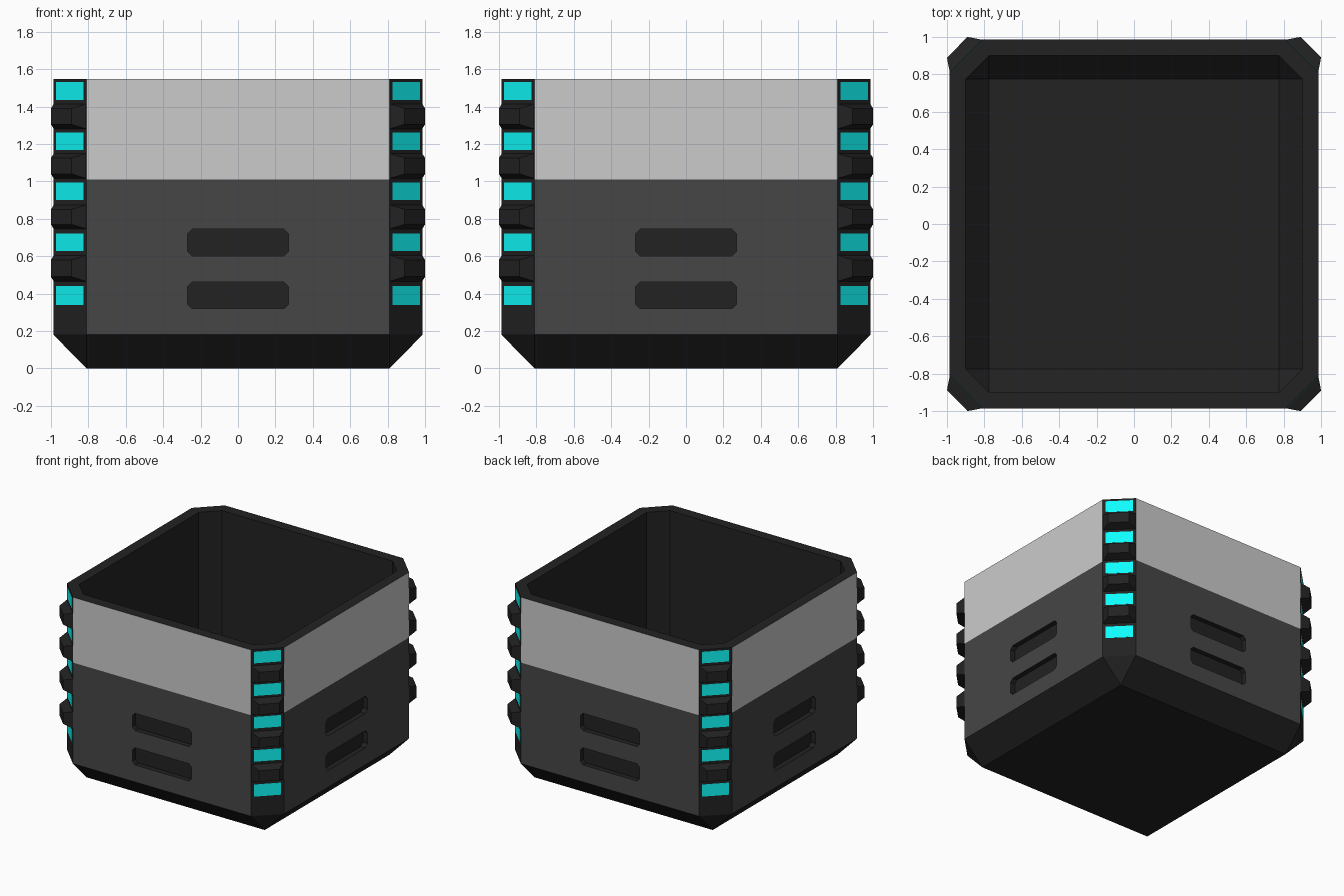
import bpy, bmesh
from math import pi, sqrt
from mathutils import Matrix, Vector

if "Cube" in bpy.data.objects:
    bpy.data.objects.remove(bpy.data.objects["Cube"])


def material(name, rgb):
    m = bpy.data.materials.new(name)
    m.diffuse_color = (*rgb, 1)
    m.use_nodes = True
    m.node_tree.nodes["Principled BSDF"].inputs["Base Color"].default_value = m.diffuse_color
    return m


BLACK = material("black_plastic", (0.016, 0.016, 0.016))
DARK = material("dark_panel", (0.061, 0.061, 0.061))
LIGHT = material("light_panel", (0.8, 0.8, 0.8))
CYAN = material("cyan_light", (0.005, 0.98, 0.98))


def finish(name, bm, mats):
    bmesh.ops.remove_doubles(bm, verts=bm.verts, dist=1e-5)
    bmesh.ops.recalc_face_normals(bm, faces=bm.faces)
    mesh = bpy.data.meshes.new(name)
    bm.to_mesh(mesh)
    bm.free()
    for m in mats:
        mesh.materials.append(m)
    ob = bpy.data.objects.new(name, mesh)
    bpy.context.collection.objects.link(ob)
    return ob


def loft(bm, loops, mat=lambda level, side: 0):
    """Bridge closed loops of points in order and cap both ends."""
    rings = [[bm.verts.new(p) for p in loop] for loop in loops]
    n = len(rings[0])
    for lv, (a, b) in enumerate(zip(rings, rings[1:])):
        for i in range(n):
            j = (i + 1) % n
            f = bm.faces.new((a[i], a[j], b[j], b[i]))
            f.material_index = mat(lv, i)
    bm.faces.new(rings[0][::-1])
    bm.faces.new(rings[-1])


def octagon(h, c, z):
    """Square of half size h whose flat sides end at +-c."""
    return [Matrix.Rotation(k * pi / 2, 3, 'Z') @ Vector((s * c, -h, z))
            for k in range(4) for s in (-1, 1)]


def corner_blocks(name, spans, d0, d1, w0, w1, inset, mat):
    """Tapered blocks on all four chamfered corners, one per height span."""
    bm = bmesh.new()
    for k in range(4):
        rot = Matrix.Rotation(pi / 4 + k * pi / 2, 3, 'Z')
        for z0, z1 in spans:
            loft(bm, [[rot @ Vector((d, y, z)) for y, z in
                       ((-w, z0 + e), (w, z0 + e), (w, z1 - e), (-w, z1 - e))]
                      for d, w, e in ((d0, w0, 0), (d1, w1, inset))])
    return finish(name, bm, [mat])


# Hollow bin: outside from the base to the rim, then inside down to the floor
levels = [(0.81, 0.81, 0), (0.987, 0.81, 0.18), (0.987, 0.81, 1.01),
          (0.987, 0.81, 1.547), (0.90, 0.775, 1.547), (0.90, 0.775, 0.215),
          (0.775, 0.775, 0.085)]
bm = bmesh.new()
loft(bm, [octagon(*lv) for lv in levels],
     lambda lv, side: lv if lv in (1, 2) and side % 2 == 0 else 0)
body = finish("bin_body", bm, [BLACK, DARK, LIGHT])

# Recessed grip slots, two on each side
bm = bmesh.new()
for k in range(4):
    rot = Matrix.Rotation(k * pi / 2, 3, 'Z')
    for zc in (0.39, 0.673):
        w, h, c = 0.27, 0.071, 0.025
        outline = [(-w + c, -h), (w - c, -h), (w, -h + c), (w, h - c),
                   (w - c, h), (-w + c, h), (-w, h - c), (-w, -h + c)]
        loft(bm, [[rot @ Vector((x, y, zc + z)) for x, z in outline]
                  for y in (-1.05, -0.945)])
cutter = finish("slot_cutter", bm, [BLACK, DARK, LIGHT])
cutter.hide_render = True
mod = body.modifiers.new("slots", 'BOOLEAN')
mod.operation = 'DIFFERENCE'
mod.solver = 'EXACT'
mod.object = cutter
bpy.context.view_layer.objects.active = body
bpy.ops.object.modifier_apply(modifier=mod.name)
bpy.data.objects.remove(cutter)

# Corner ribs and the lights between them
face = 1.797 / sqrt(2)
corner_blocks("corner_ribs",
              [(0.465, 0.605), (0.745, 0.875), (1.015, 1.15), (1.28, 1.415)],
              face - 0.002, 1.89 / sqrt(2), 0.1237, 0.078, 0.025, BLACK)
corner_blocks("corner_lights",
              [(0.34, 0.44), (0.627, 0.722), (0.90, 0.995), (1.167, 1.26), (1.435, 1.53)],
              face - 0.01, face + 0.0015, 0.1025, 0.1025, 0, CYAN)
